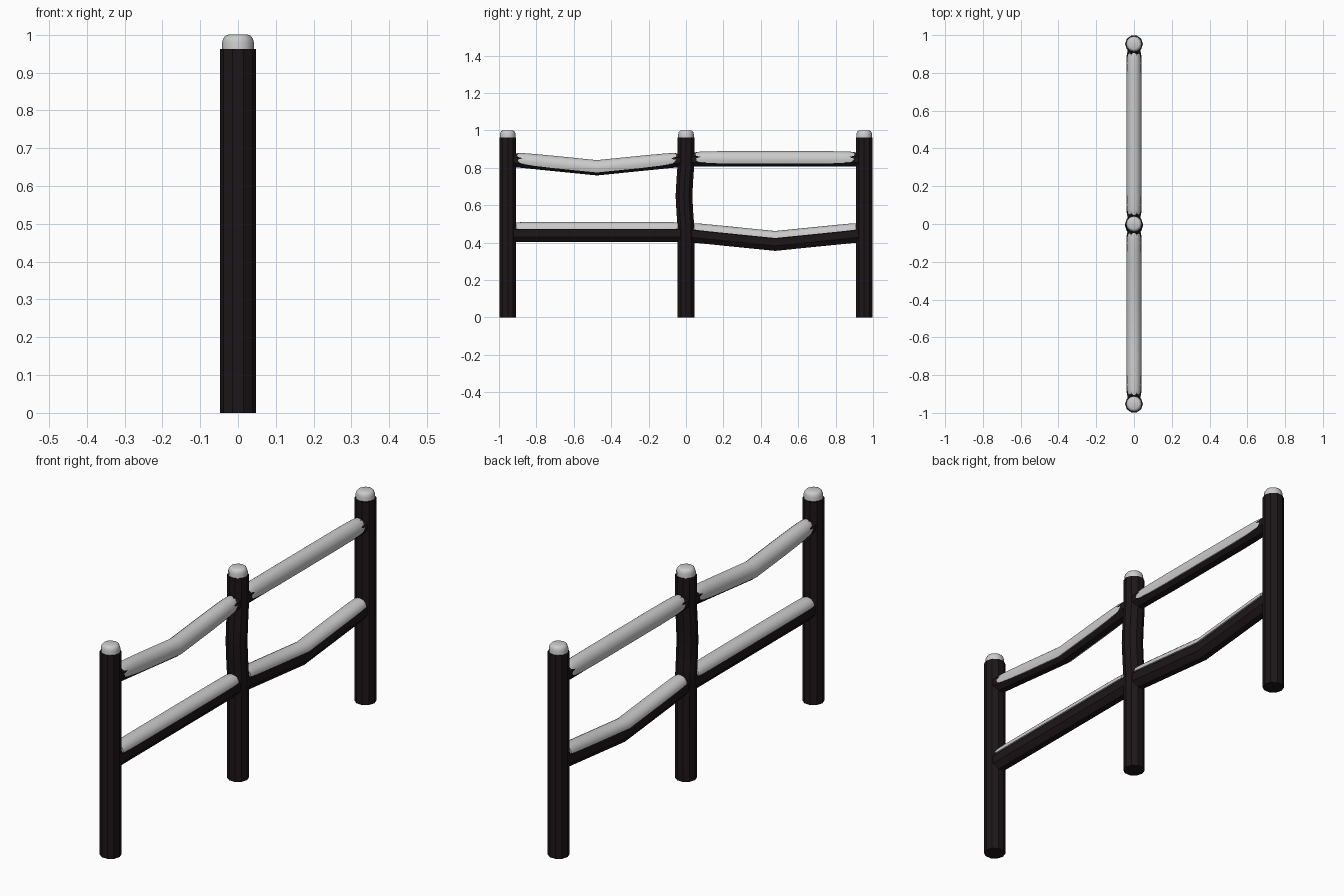
import bpy
import bmesh
from math import cos, sin, pi, radians
from mathutils import Vector

cube = bpy.data.objects.get("Cube")
if cube:
    bpy.data.objects.remove(cube, do_unlink=True)

wood = bpy.data.materials.new("dark_wood")
wood.use_nodes = True
wood_color = (0.012, 0.008, 0.009, 1)
wood.diffuse_color = wood_color
wood.node_tree.nodes["Principled BSDF"].inputs["Base Color"].default_value = wood_color


def loft(name, rings, material=None, angle=30):
    """Skin a list of closed rings and cap both ends."""
    bm = bmesh.new()
    loops = [[bm.verts.new(p) for p in ring] for ring in rings]
    n = len(loops[0])
    for a, b in zip(loops, loops[1:]):
        for i in range(n):
            j = (i + 1) % n
            bm.faces.new((a[i], a[j], b[j], b[i]))
    bm.faces.new(loops[0][::-1])
    bm.faces.new(loops[-1])
    bmesh.ops.recalc_face_normals(bm, faces=bm.faces)
    mesh = bpy.data.meshes.new(name)
    bm.to_mesh(mesh)
    bm.free()
    obj = bpy.data.objects.new(name, mesh)
    bpy.context.collection.objects.link(obj)
    if material:
        mesh.materials.append(material)
    bpy.ops.object.select_all(action='DESELECT')
    bpy.context.view_layer.objects.active = obj
    obj.select_set(True)
    bpy.ops.object.shade_smooth_by_angle(angle=radians(angle))
    return obj


def disc(r, y, z, sides):
    return [Vector((r * cos(2 * pi * i / sides), y + r * sin(2 * pi * i / sides), z))
            for i in range(sides)]


def arc(rx, rz, y, z, start, end, count):
    steps = [start + (end - start) * i / (count - 1) for i in range(count)]
    return [Vector((rx * cos(t), y, z + rz * sin(t))) for t in steps]


# Posts with rounded snow caps; the middle post bows slightly
POST = 0.953
bow = [(0, 0), (0.48, 0), (0.56, -0.006), (0.65, -0.011), (0.74, -0.006), (0.82, 0), (0.962, 0)]
cap = [(0.042, 0.955), (0.042, 0.98), (0.039, 0.99), (0.034, 0.997), (0.027, 1.0)]
for name, y in (("front", -POST), ("middle", 0), ("back", POST)):
    path = bow if name == "middle" else [bow[0], bow[-1]]
    loft(name + "_post", [disc(0.047, y + dy, z, 10) for z, dy in path], wood)
    loft(name + "_post_snow", [disc(r, y, z, 12) for r, z in cap], angle=60)


def rail(name, y0, y1, z, rx, rz, sag, snow):
    mid, half = (y0 + y1) / 2, (y1 - y0) / 2

    def height(y):
        return z - sag * (1 - abs(y - mid) / half)

    # Wooden bar, with a kink at mid span
    step = pi / 4
    loft(name, [arc(rx, rz, y, height(y), step / 2, 2 * pi - step / 2, 8)
                for y in (y0, mid, y1)], wood)

    # Snow layer, tapering towards the posts
    lift, sx, sz, wrap, taper = snow
    ends = [(0.044, 1), (0.055, 0.55), (0.08, 0.25), (0.14, 0.08), (0.24, 0)]
    stations = [(y0 + d, k) for d, k in ends] + [(mid, 0)]
    stations += [(y1 - d, k) for d, k in reversed(ends)]
    rings = []
    for y, k in stations:
        a = radians(wrap * (1 - k))
        size = 1 - taper * k
        rings.append(arc(sx * size, sz * size, y, height(y) + lift, -a, pi + a, 11))
    loft(name + "_snow", rings, angle=60)


# Rails: each bay has one straight and one sagging bar
deep = (0, 0.040, 0.045, 28, 0.2)
thin = (0.025, 0.040, 0.035, 4, 0.08)
rail("upper_front_rail", -POST, 0, 0.844, 0.038, 0.040, 0.048, deep)
rail("upper_back_rail", 0, POST, 0.844, 0.038, 0.040, 0, deep)
rail("lower_front_rail", -POST, 0, 0.450, 0.038, 0.050, 0, thin)
rail("lower_back_rail", 0, POST, 0.450, 0.038, 0.050, 0.048, thin)
